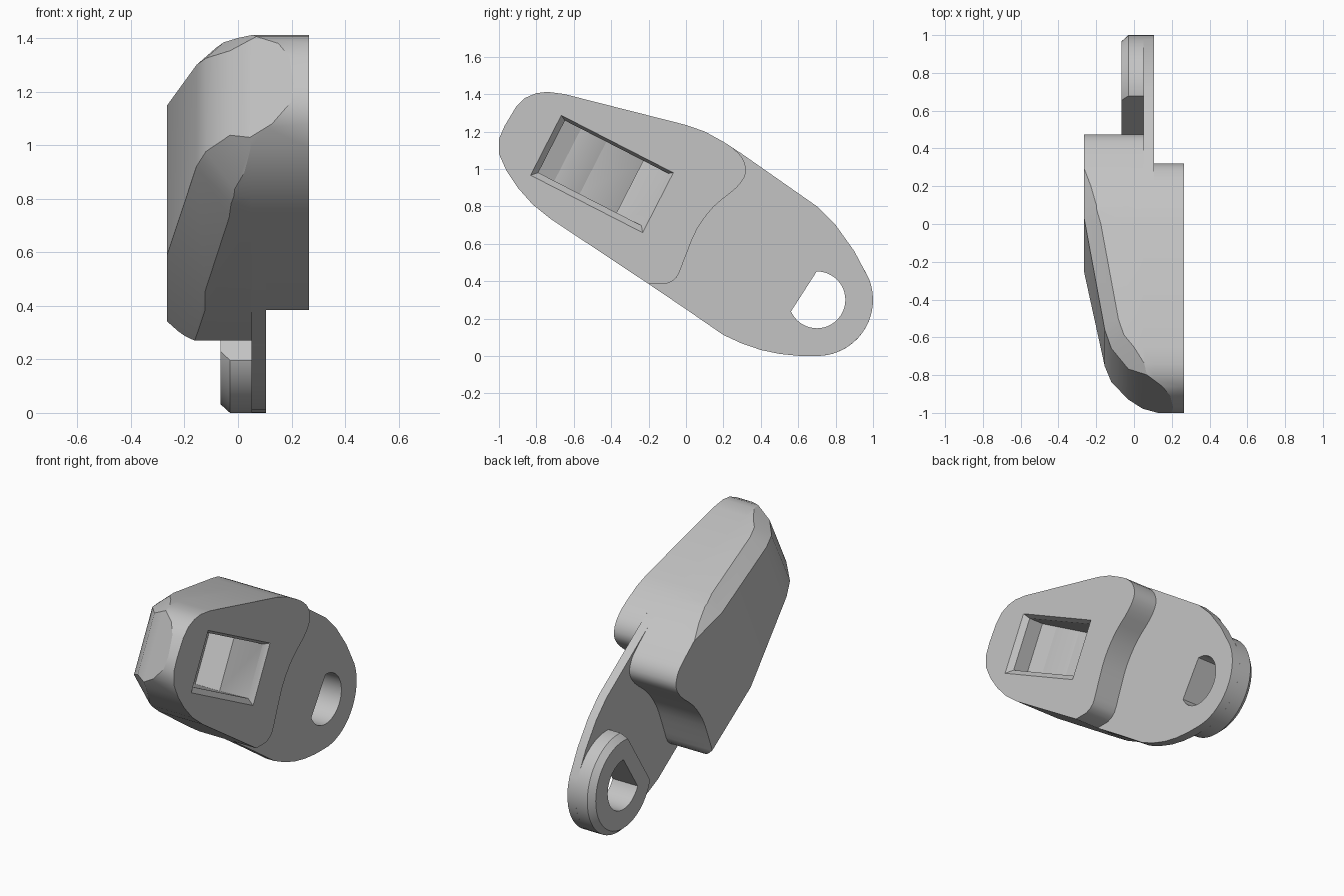
import bpy, bmesh, math
from mathutils import Vector

cube = bpy.data.objects.get("Cube")
if cube:
    bpy.data.objects.remove(cube, do_unlink=True)

grey = bpy.data.materials.new("plain grey")
grey.use_nodes = True
colour = (0.55, 0.55, 0.55, 1)
grey.diffuse_color = colour
grey.node_tree.nodes["Principled BSDF"].inputs["Base Color"].default_value = colour

CU, CV = 0.89, 0.456  # long axis of the housing in the side plane


def axis_point(u, v, x):
    return Vector((x, CU * u + CV * v, CV * -u + CU * v))


def prism(bm, base, offset):
    face = bm.faces.new([bm.verts.new(p) for p in base])
    ext = bmesh.ops.extrude_face_region(bm, geom=[face])
    verts = [g for g in ext["geom"] if isinstance(g, bmesh.types.BMVert)]
    bmesh.ops.translate(bm, verts=verts, vec=offset)
    bmesh.ops.recalc_face_normals(bm, faces=bm.faces[:])


def side_prism(outline, x0, x1):
    bm = bmesh.new()
    prism(bm, [Vector((x0, y, z)) for y, z in outline], Vector((x1 - x0, 0, 0)))
    return bm


def slice_off(bm, normal, dist):
    """Remove everything with normal . p > dist and close the cut."""
    co = normal * (dist / normal.length_squared)
    bmesh.ops.bisect_plane(bm, geom=bm.verts[:] + bm.edges[:] + bm.faces[:], dist=1e-5,
                           plane_co=co, plane_no=normal.normalized(), clear_outer=True)
    edges = [e for e in bm.edges if e.is_boundary]
    if edges:
        bmesh.ops.holes_fill(bm, edges=edges, sides=0)
    bmesh.ops.recalc_face_normals(bm, faces=bm.faces[:])


def make(name, bm):
    mesh = bpy.data.meshes.new(name)
    bm.to_mesh(mesh)
    bm.free()
    mesh.materials.append(grey)
    obj = bpy.data.objects.new(name, mesh)
    bpy.context.collection.objects.link(obj)
    return obj


def make_cutter(name, bm):
    obj = make(name, bm)
    obj.hide_render = True
    obj.display_type = 'WIRE'
    return obj


def carve(obj, cutters):
    for c in cutters:
        mod = obj.modifiers.new("cut", 'BOOLEAN')
        mod.operation, mod.solver, mod.object = 'DIFFERENCE', 'EXACT', c
    deps = bpy.context.evaluated_depsgraph_get()
    mesh = bpy.data.meshes.new_from_object(obj.evaluated_get(deps))
    obj.modifiers.clear()
    obj.data = mesh


def smooth(points, steps=3):
    """Rounded path through the points."""
    pts = [Vector(p) for p in points]
    pts = [pts[0]] + pts + [pts[-1]]
    out = []
    for a, b, c, d in zip(pts, pts[1:], pts[2:], pts[3:]):
        for i in range(steps):
            t = i / steps
            out.append(0.5 * (2 * b + (c - a) * t + (2 * a - 5 * b + 4 * c - d) * t * t
                              + (3 * b - a - 3 * c + d) * t ** 3))
    return out + [pts[-1]]


# Side outlines (y, z)
nose = [(-.2, .385), (-.72, .73), (-.82, .81), (-.9, .9), (-.96, .99), (-1, 1.08),
        (-1, 1.16), (-.97, 1.23), (-.91, 1.33), (-.86, 1.38), (-.8, 1.405), (-.74, 1.412),
        (-.65, 1.4), (0, 1.235), (.1, 1.2), (.2, 1.145)]
s_end = smooth([(.24, 1.12), (.3, 1.06), (.32, .98), (.27, .9), (.15, .8), (.06, .68),
                (0, .54), (-.05, .42), (-.11, .385)])
s_far = [p + Vector((.155, -.115)) for p in s_end]
pivot_y, pivot_z, pivot_r = .7, .3, .3


def pivot_arc(radius, start, end, steps):
    angles = [math.radians(start + (end - start) * i / steps) for i in range(steps + 1)]
    return [(pivot_y + radius * math.cos(a), pivot_z + radius * math.sin(a)) for a in angles]


arm_tail = ([(.3, 1.08), (.6, .87), (.7, .8), (.8, .7), (.9, .56)]
            + pivot_arc(pivot_r, 22, -92, 16)
            + [(.6, .001), (.5, .011), (.4, .032), (.3, .066), (.2, .112), (0, .25)])

# Sculpted side: faces along (u, x), and bevels against the top and bottom edges
crest = [(-.4915, -.265), (-1.09, -.155), (-1.19, -.12), (-1.30, -.03), (-1.41, .18)]
planes = [(Vector((-1, 0, 0)), .265)]
for (u0, x0), (u1, x1) in zip(crest, crest[1:]):
    n_u, n_x = x0 - x1, u1 - u0
    n = Vector((n_x, CU * n_u, -CV * n_u)).normalized()
    planes.append((n, n.dot(axis_point(u0, 0, x0))))
edges = []
for slope, z0, sign, size in ((-.66, .25, -1, .145), (-.254, 1.235, 1, .075)):
    n = Vector((0, -slope * sign, sign)).normalized()
    edges.append((n, n.z * z0, size))


def sculpt(bm):
    for n, d in planes[1:]:
        slice_off(bm, n, d)
    for n, d in planes[:-1]:
        for en, ed, size in edges:
            slice_off(bm, n + en, d + ed - size)


# Housing halves and the arm plate between them
parts = {}
for name, outline, x0, x1 in (
        ("housing_outer", nose + s_end, .105, .265),
        ("arm_plate", nose + arm_tail, .05, .105),
        ("housing_inner", nose + [(.3, 1.08)] + s_far, -.265, .05)):
    bm = side_prism(outline, x0, x1)
    sculpt(bm)
    parts[name] = make(name, bm)

# Pivot boss: chamfered disc with one flat side
flat = Vector((0, -.84, .54)).normalized()
centre = Vector((0, pivot_y, pivot_z))
bm = bmesh.new()
rings = [[bm.verts.new((x, y, z)) for y, z in pivot_arc(r, 0, 352.5, 47)]
         for x, r in ((.05, pivot_r), (-.03, pivot_r), (-.065, .268))]
for a, b in zip(rings, rings[1:]):
    for i in range(len(a)):
        j = (i + 1) % len(a)
        bm.faces.new((a[i], a[j], b[j], b[i]))
bm.faces.new(rings[0])
bm.faces.new(rings[-1])
bmesh.ops.recalc_face_normals(bm, faces=bm.faces[:])
slice_off(bm, flat, flat.dot(centre) + .18)
parts["pivot_boss"] = make("pivot_boss", bm)

# D-shaped pivot hole
bm = side_prism(pivot_arc(.152, 0, 352.5, 47), -.2, .2)
slice_off(bm, flat, flat.dot(centre) + .083)
hole = make_cutter("pivot_hole_cutter", bm)

# Pocket with a bevelled rim, a ramp and a sloping floor
bm = bmesh.new()
for x, u0, u1, v0, v1 in ((.3, -1.18, -.507, .481, .841), (.265, -1.18, -.507, .481, .841),
                          (.235, -1.15, -.53, .512, .825)):
    for u, v in ((u0, v0), (u1, v0), (u1, v1), (u0, v1)):
        bm.verts.new(axis_point(u, v, x))
bmesh.ops.convex_hull(bm, input=bm.verts[:])
bmesh.ops.recalc_face_normals(bm, faces=bm.faces[:])
rim = make_cutter("pocket_rim_cutter", bm)

bm = bmesh.new()
pocket_side = [(-1.15, .25), (-.53, .25), (-.53, .235), (-.68, .135), (-.68, -.03), (-1.15, .14)]
prism(bm, [axis_point(u, .512, x) for u, x in pocket_side], axis_point(0, .313, 0))
pocket = make_cutter("pocket_cutter", bm)

carve(parts["housing_outer"], [rim, pocket])
carve(parts["arm_plate"], [pocket, hole])
carve(parts["housing_inner"], [pocket])
carve(parts["pivot_boss"], [hole])
for cutter in (rim, pocket, hole):
    bpy.data.objects.remove(cutter, do_unlink=True)

# Smooth curved walls, keep the edges crisp
bpy.ops.object.select_all(action='DESELECT')
for obj in parts.values():
    obj.select_set(True)
    bpy.context.view_layer.objects.active = obj
bpy.ops.object.shade_smooth_by_angle(angle=math.radians(24))
